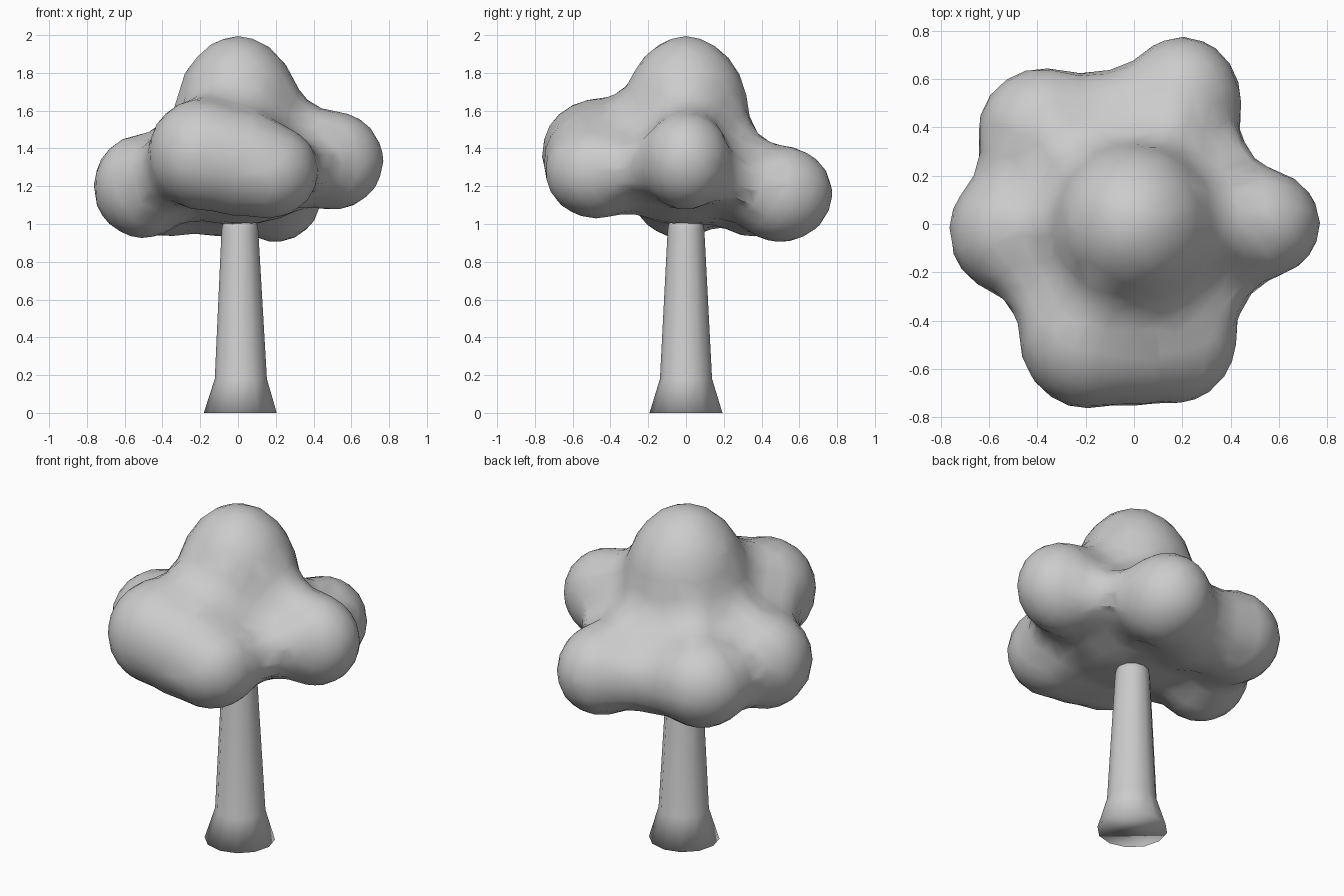
import bpy, bmesh, math
from mathutils import Matrix, Vector

cube = bpy.data.objects.get("Cube")
if cube:
    bpy.data.objects.remove(cube, do_unlink=True)

grey = bpy.data.materials.new("plain grey")
grey.use_nodes = True
colour = (0.6, 0.6, 0.6, 1)
grey.diffuse_color = colour
grey.node_tree.nodes["Principled BSDF"].inputs["Base Color"].default_value = colour


def add_object(name, bm):
    mesh = bpy.data.meshes.new(name)
    bm.to_mesh(mesh)
    bm.free()
    mesh.materials.append(grey)
    mesh.shade_smooth()
    obj = bpy.data.objects.new(name, mesh)
    bpy.context.collection.objects.link(obj)
    return obj


# Trunk: flared foot and a slow taper, rings given as (centre x, radius, z)
bm = bmesh.new()
sides = 12
rings = []
for cx, r, z in [(0.012, 0.193, 0), (0.015, 0.138, 0.18), (0.01, 0.097, 0.97), (0.01, 0.08, 1.06)]:
    rings.append([bm.verts.new((cx + r * math.cos(a), r * math.sin(a), z))
                  for a in (math.tau * i / sides for i in range(sides))])
for low, high in zip(rings, rings[1:]):
    for i in range(sides):
        j = (i + 1) % sides
        bm.faces.new((low[i], low[j], high[j], high[i]))
bm.faces.new(rings[0][::-1])
bm.faces.new(rings[-1])
add_object("trunk", bm)

# Foliage: overlapping lobes, each (centre, radii)
lobes = [
    ((0, 0, 1.56), (0.34, 0.34, 0.44)),           # crown
    ((0, 0, 1.29), (0.47, 0.47, 0.3)),            # core
    ((0.5, 0, 1.335), (0.275, 0.24, 0.265)),      # left
    ((-0.5, -0.03, 1.2), (0.27, 0.27, 0.28)),     # right
    ((-0.19, -0.46, 1.37), (0.29, 0.31, 0.3)),    # front
    ((0, -0.47, 1.33), (0.3, 0.29, 0.29)),
    ((0.16, -0.47, 1.28), (0.27, 0.28, 0.255)),
    ((0.2, 0.5, 1.16), (0.25, 0.28, 0.26)),       # back
    ((-0.37, 0.38, 1.19), (0.28, 0.27, 0.26)),
    ((-0.1, 0.36, 1.17), (0.3, 0.28, 0.24)),
]
swell = 0.14
bm = bmesh.new()
for centre, radii in lobes:
    grown = Vector(radii) + Vector((swell, swell, swell))
    place = Matrix.Translation(centre) @ Matrix.Diagonal(grown.to_4d())
    bmesh.ops.create_icosphere(bm, subdivisions=3, radius=1, matrix=place)
foliage = add_object("foliage", bm)

# Fuse the swollen lobes, then draw the skin back in so the creases stay filled
remesh = foliage.modifiers.new("fuse", "REMESH")
remesh.mode = "VOXEL"
remesh.voxel_size = 0.035
remesh.use_smooth_shade = True
soften = foliage.modifiers.new("soften", "SMOOTH")
soften.factor = 0.5
soften.iterations = 6
draw_in = foliage.modifiers.new("draw in", "DISPLACE")
draw_in.direction = "NORMAL"
draw_in.mid_level = 0
draw_in.strength = -swell
even = foliage.modifiers.new("even", "SMOOTH")
even.factor = 0.5
even.iterations = 3
thin = foliage.modifiers.new("thin", "DECIMATE")
thin.ratio = 0.08
